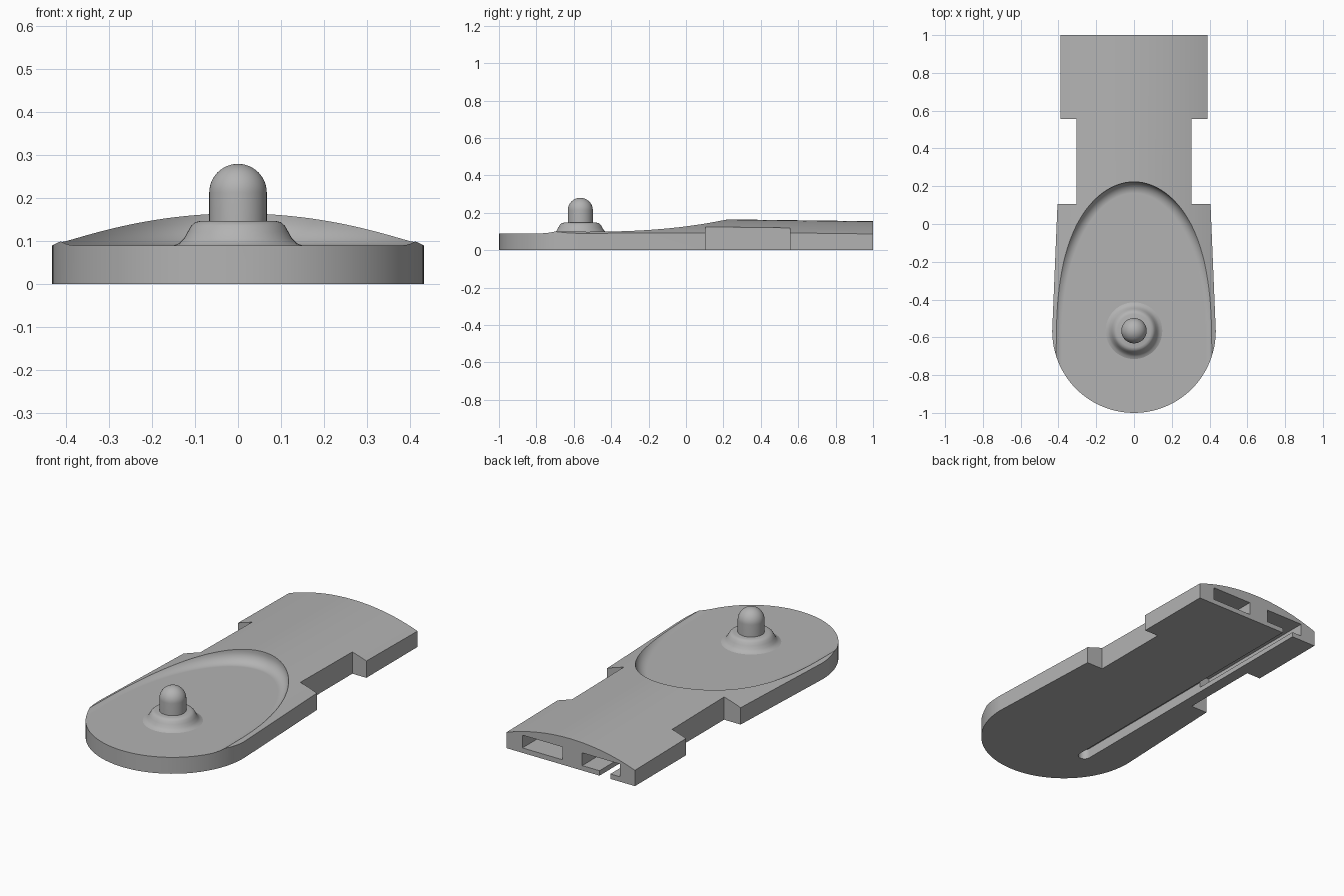
import bpy, bmesh, math

if "Cube" in bpy.data.objects:
    bpy.data.objects.remove(bpy.data.objects["Cube"])

grey = bpy.data.materials.new("plain_grey")
grey.use_nodes = True
grey.diffuse_color = (0.45, 0.45, 0.45, 1)
grey.node_tree.nodes["Principled BSDF"].inputs["Base Color"].default_value = grey.diffuse_color


def loft(name, rings):
    """Closed solid skinned through rings of equal point count."""
    bm = bmesh.new()
    loops = [[bm.verts.new(p) for p in ring] for ring in rings]
    for a, b in zip(loops, loops[1:]):
        for i in range(len(a)):
            j = (i + 1) % len(a)
            bm.faces.new((a[i], a[j], b[j], b[i]))
    bm.faces.new(loops[0])
    bm.faces.new(loops[-1])
    bmesh.ops.recalc_face_normals(bm, faces=bm.faces)
    mesh = bpy.data.meshes.new(name)
    bm.to_mesh(mesh)
    bm.free()
    mesh.materials.append(grey)
    obj = bpy.data.objects.new(name, mesh)
    bpy.context.collection.objects.link(obj)
    return obj


def prism(name, outline, z0, z1):
    return loft(name, [[(x, y, z) for x, y in outline] for z in (z0, z1)])


def box(name, x0, x1, y0, y1, z0, z1):
    return prism(name, [(x0, y0), (x1, y0), (x1, y1), (x0, y1)], z0, z1)


def activate(obj):
    bpy.ops.object.select_all(action="DESELECT")
    obj.select_set(True)
    bpy.context.view_layer.objects.active = obj


def carve(obj, tool, operation="DIFFERENCE"):
    activate(obj)
    mod = obj.modifiers.new("carve", "BOOLEAN")
    mod.operation, mod.object, mod.solver = operation, tool, "EXACT"
    bpy.ops.object.modifier_apply(modifier=mod.name)
    bpy.data.objects.remove(tool)


def smooth(obj, angle):
    activate(obj)
    bpy.ops.object.shade_smooth_by_angle(angle=math.radians(angle))


# Plan outline: rounded front, tapering sides, a notch, wider tail
nose_r, nose_y = 0.433, -0.567
right = [(0.405, 0.105), (0.305, 0.105), (0.305, 0.556), (0.39, 0.556), (0.39, 1)]
nose = [(nose_r * math.cos(t), nose_y + nose_r * math.sin(t))
        for t in (math.pi + math.pi * i / 48 for i in range(49))]
plan = nose + right + [(-x, y) for x, y in reversed(right)]
body = prism("base_plate", plan, 0, 0.4)


# Crowned top: shallow arc that drops slightly toward the tail
def crown(y):
    peak, r, half = 0.1675 - 0.0125 * y, 1.15, 0.5
    xs = [half - 2 * half * i / 48 for i in range(49)]
    arc = [(x, y, peak - r + math.sqrt(r * r - x * x)) for x in xs]
    return [(-half, y, -0.1), (half, y, -0.1)] + arc


carve(body, loft("crown_tool", [crown(-1.2), crown(1.2)]), "INTERSECT")


# Flat dish with a half-elliptical filleted wall, open at the front
def dish_ring(inset, z):
    a, b = 0.44 - inset, 0.79 - inset
    curve = [(a * math.cos(t), nose_y + b * math.sin(t), z)
             for t in (math.pi * i / 64 for i in range(65))]
    return curve + [(-a, -1.2, z), (a, -1.2, z)]


fillet, floor = 0.06, 0.09
rings = []
for i in range(9):
    t = math.pi / 2 * i / 8
    rings.append(dish_ring(fillet * (1 - math.sin(t)), floor + fillet * (1 - math.cos(t))))
rings.append(dish_ring(0, 0.5))
carve(body, loft("dish_tool", rings))

# Two pockets entering from the tail
for x0, x1 in ((0.05, 0.293), (-0.30, -0.07)):
    carve(body, box("pocket_tool", x0, x1, 0.25, 1.1, 0.027, 0.097))

# Long round-ended slit along the underside
slit_x, slit_r = -0.208, 0.033
slit = [(slit_x + slit_r * math.cos(t), -0.65 + slit_r * math.sin(t))
        for t in (math.pi + math.pi * i / 12 for i in range(13))]
slit += [(slit_x + slit_r, 1.1), (slit_x - slit_r, 1.1)]
carve(body, prism("slit_tool", slit, -0.1, 0.055))

smooth(body, 30)
weighted = body.modifiers.new("even_shading", "WEIGHTED_NORMAL")
weighted.keep_sharp = True


# Turned parts of the knob
def turned(name, profile, steps=48):
    rings = [[(r * math.cos(2 * math.pi * i / steps),
               -0.565 + r * math.sin(2 * math.pi * i / steps), z)
              for i in range(steps)] for r, z in profile]
    obj = loft(name, rings)
    smooth(obj, 35)
    return obj


turned("knob_collar", [(0.15, 0.085), (0.15, 0.09), (0.137, 0.095), (0.126, 0.106),
                       (0.117, 0.122), (0.109, 0.136), (0.1, 0.144), (0.088, 0.147)])
pin_r = 0.067
dome = [(pin_r * math.cos(t), 0.213 + pin_r * math.sin(t))
        for t in (math.radians(89) * i / 14 for i in range(15))]
turned("knob_pin", [(pin_r, 0.12)] + dome)
